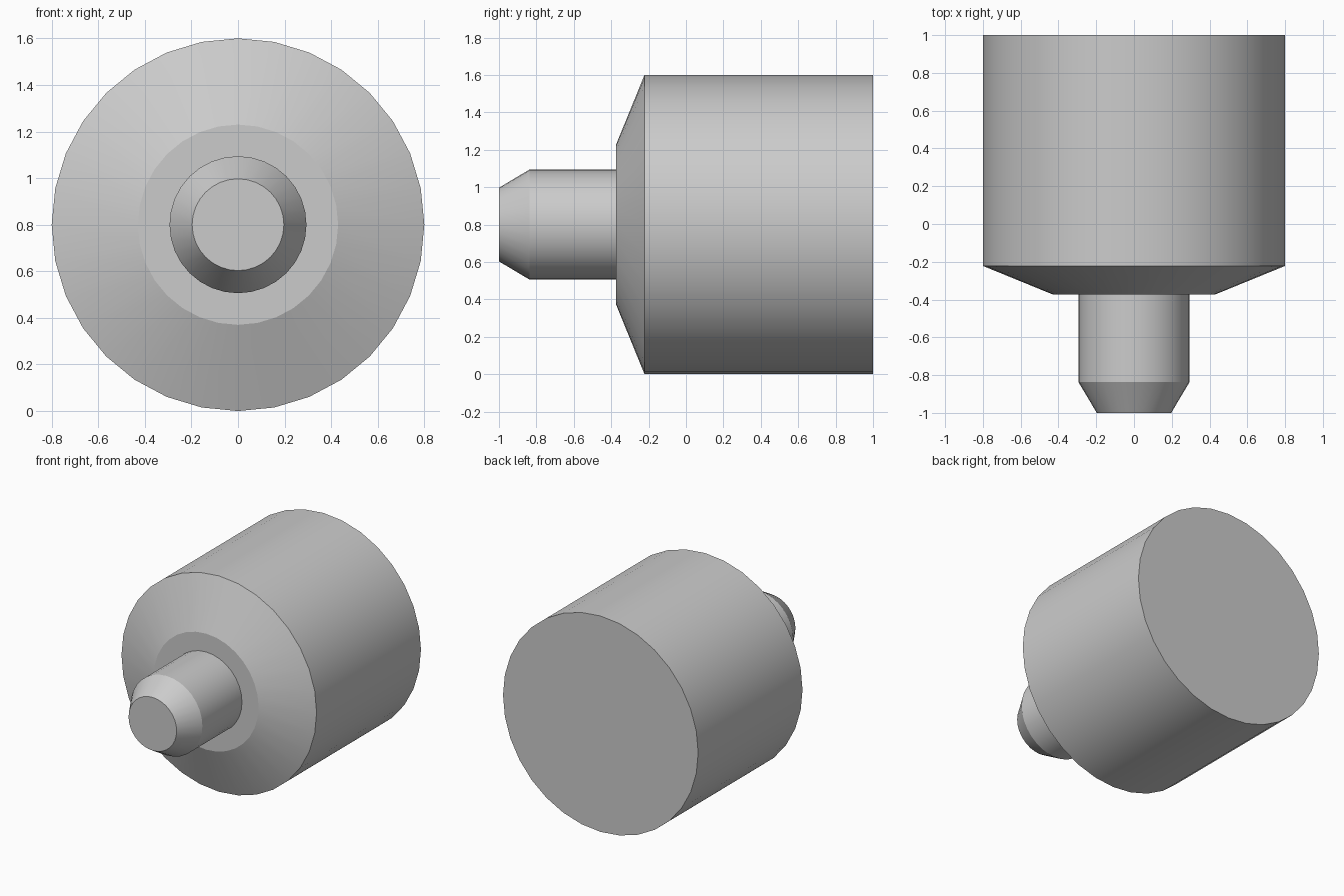
import bpy, bmesh, math

if "Cube" in bpy.data.objects:
    bpy.data.objects.remove(bpy.data.objects["Cube"])

SIDES = 32
CENTRE_Z = 0.8

# Closed turned profile along y: (radius, y), from pin tip to back face
profile = [
    (0.197, -1.0),     # pin tip
    (0.294, -0.837),   # end of tip chamfer
    (0.294, -0.373),   # pin root
    (0.43, -0.373),    # flat shoulder ring
    (0.80, -0.222),    # sloped shoulder
    (0.80, 1.0),       # back of body
]


def lathe(name, points):
    bm = bmesh.new()
    rings = []
    for r, y in points:
        rings.append([bm.verts.new((r * math.sin(2 * math.pi * i / SIDES), y,
                                    CENTRE_Z + r * math.cos(2 * math.pi * i / SIDES)))
                      for i in range(SIDES)])
    for a, b in zip(rings, rings[1:]):
        for i in range(SIDES):
            j = (i + 1) % SIDES
            bm.faces.new((a[i], a[j], b[j], b[i]))
    # End caps
    bm.faces.new(rings[0])
    bm.faces.new(rings[-1])
    bmesh.ops.recalc_face_normals(bm, faces=bm.faces)
    mesh = bpy.data.meshes.new(name)
    bm.to_mesh(mesh)
    bm.free()
    obj = bpy.data.objects.new(name, mesh)
    bpy.context.collection.objects.link(obj)
    return obj


# Cylindrical body with stepped, chamfered front pin
plug = lathe("body_with_pin", profile)
bpy.context.view_layer.objects.active = plug
plug.select_set(True)
bpy.ops.object.shade_smooth_by_angle(angle=math.radians(20))
